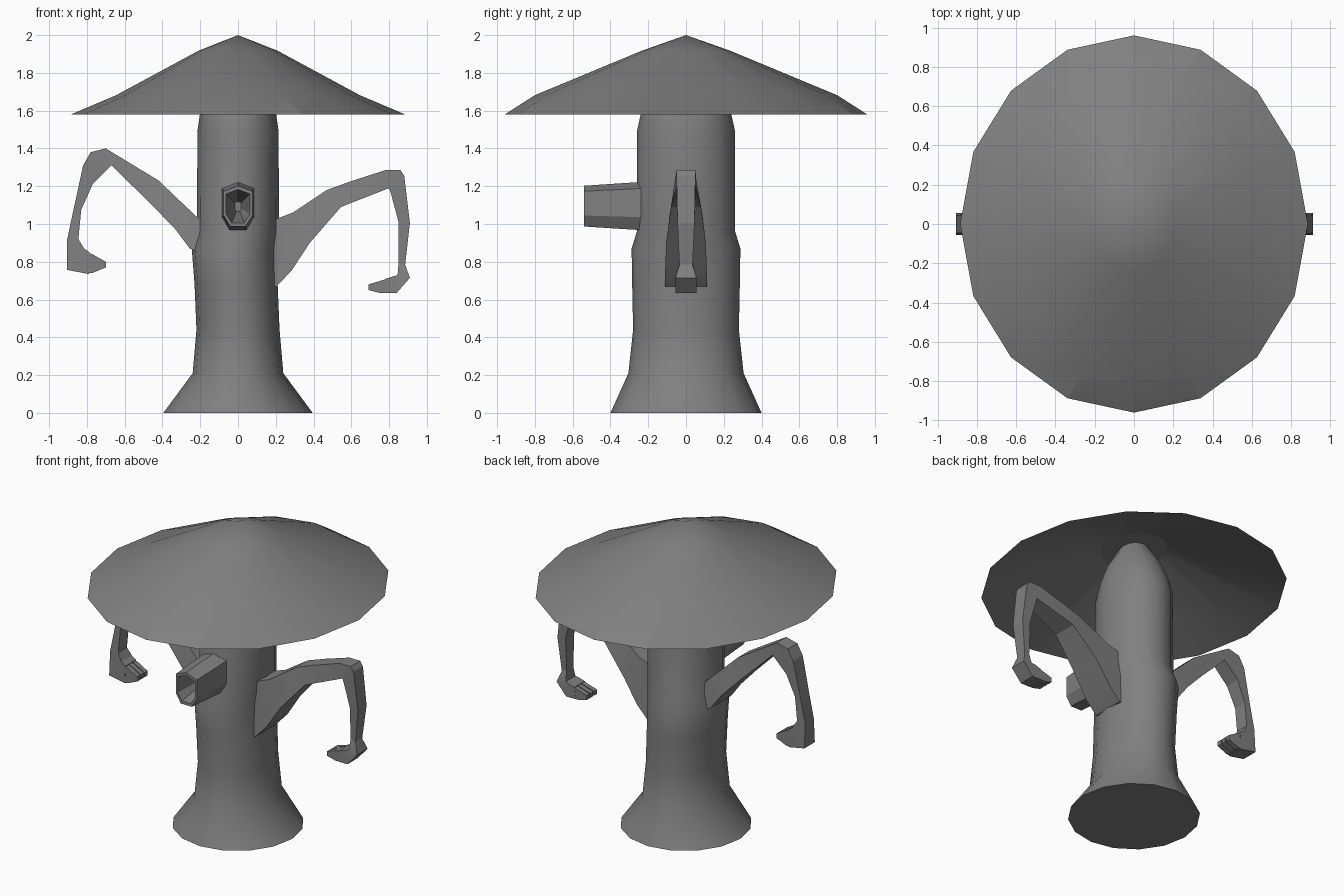
import bpy, bmesh, math

grey = bpy.data.materials.new("bark_grey")
grey.diffuse_color = (0.216, 0.216, 0.216, 1)


def make(name, verts, faces, angle=30, fix_normals=False):
    me = bpy.data.meshes.new(name)
    me.from_pydata(verts, [], faces)
    if fix_normals:
        bm = bmesh.new()
        bm.from_mesh(me)
        bmesh.ops.recalc_face_normals(bm, faces=bm.faces)
        bm.to_mesh(me)
        bm.free()
    me.materials.append(grey)
    me.shade_smooth()
    me.set_sharp_from_angle(angle=math.radians(angle))
    ob = bpy.data.objects.new(name, me)
    bpy.context.collection.objects.link(ob)
    return ob


def bridge(rings, n, cap_start=True, cap_end=True):
    """Faces joining consecutive rings of n points."""
    faces = []
    for r in range(rings - 1):
        for i in range(n):
            j = (i + 1) % n
            faces.append((r * n + i, r * n + j, (r + 1) * n + j, (r + 1) * n + i))
    if cap_start:
        faces.append(tuple(reversed(range(n))))
    if cap_end:
        faces.append(tuple(range((rings - 1) * n, rings * n)))
    return faces


def ellipse(cx, rx, ry, z, n=16):
    return [(cx + rx * math.sin(-2 * math.pi * i / n),
             ry * math.cos(2 * math.pi * i / n), z) for i in range(n)]


# Trunk: centre x, radius x, radius y, height
trunk = [(0, .395, .40, 0), (0, .24, .305, .21), (0, .22, .28, .44),
         (-.01, .22, .285, .68), (-.02, .225, .288, .87), (0, .217, .26, .96),
         (0, .215, .26, 1.49), (0, .202, .24, 1.58), (0, .165, .19, 1.70),
         (0, .08, .09, 1.85)]
make("trunk", [v for s in trunk for v in ellipse(*s)], bridge(len(trunk), 16), 40)

# Cap: flat inner disc, sloping underside, rim, then upper slope to a pointed crown
cap = [(0, .19, .22, 1.845), (0, .885, .96, 1.58), (0, .645, .80, 1.682),
       (0, .21, .235, 1.917)]
verts = [v for s in cap for v in ellipse(*s)] + [(0, 0, 2.0)]
faces = bridge(4, 16, True, False)
faces += [(48 + i, 48 + (i + 1) % 16, 64) for i in range(16)]
make("cap", verts, faces, 11, True)

# Hollow snout: one seven-sided section swept outwards, then tapering back inside
half = [(.085, 1.19), (.085, 1.035), (.045, .965)]
section = [(0, 1.225)] + half + [(-x, z) for x, z in reversed(half)]


def snout_ring(y, sx, sz):
    return [(x * sx, y, 1.093 + (z - 1.093) * sz) for x, z in section]


snout = [(-.20, 1, 1), (-.54, .9, .83), (-.54, .74, .68), (-.27, .2, .2)]
make("snout", [v for s in snout for v in snout_ring(*s)], bridge(4, 7), 20, True)


# Limbs: each station is upper/outer point, lower/inner point and their half widths
def limb(name, stations, y=0):
    verts = []
    for ax, az, bx, bz, wa, wb in stations:
        verts += [(ax, y - wa, az), (ax, y + wa, az), (bx, y + wb, bz), (bx, y - wb, bz)]
    make(name, verts, bridge(len(stations), 4), 13, True)


limb("right_arm", [
    (.15, 1.01, .15, .67, .09, .11), (.21, 1.03, .205, .67, .09, .11),
    (.29, 1.06, .285, .755, .085, .11), (.47, 1.18, .38, .90, .06, .105),
    (.60, 1.227, .545, 1.09, .055, .08), (.78, 1.285, .80, 1.19, .05, .05),
    (.86, 1.285, .805, 1.175, .05, .05), (.88, 1.255, .81, 1.16, .05, .05),
    (.91, 1.005, .85, 1.01, .045, .045), (.885, .785, .85, .795, .035, .035),
    (.91, .715, .845, .73, .055, .05), (.84, .635, .82, .722, .055, .055),
    (.77, .635, .78, .71, .055, .055)])
limb("left_arm", [
    (-.15, .99, -.15, .82, .09, .11), (-.22, 1.04, -.255, .87, .09, .11),
    (-.30, 1.115, -.33, .97, .08, .105), (-.42, 1.23, -.46, 1.105, .06, .08),
    (-.70, 1.40, -.67, 1.31, .05, .05), (-.78, 1.38, -.71, 1.27, .05, .05),
    (-.82, 1.31, -.77, 1.21, .05, .05), (-.87, 1.08, -.83, 1.075, .045, .045),
    (-.905, .915, -.845, .92, .045, .045), (-.905, .757, -.815, .87, .055, .055),
    (-.79, .735, -.785, .85, .055, .055)])

# Three fingers on each hand
for k in (-1, 0, 1):
    y = k * .038
    limb(f"right_finger_{k + 2}", [(.79, .637, .79, .71, .016, .016),
                                   (.75, .635, .75, .698, .016, .016),
                                   (.69, .65, .69, .68, .015, .015)], y)
    limb(f"left_finger_{k + 2}", [(-.80, .74, -.80, .85, .016, .016),
                                  (-.77, .741, -.77, .84, .016, .016),
                                  (-.70, .77, -.70, .80, .015, .015)], y)
